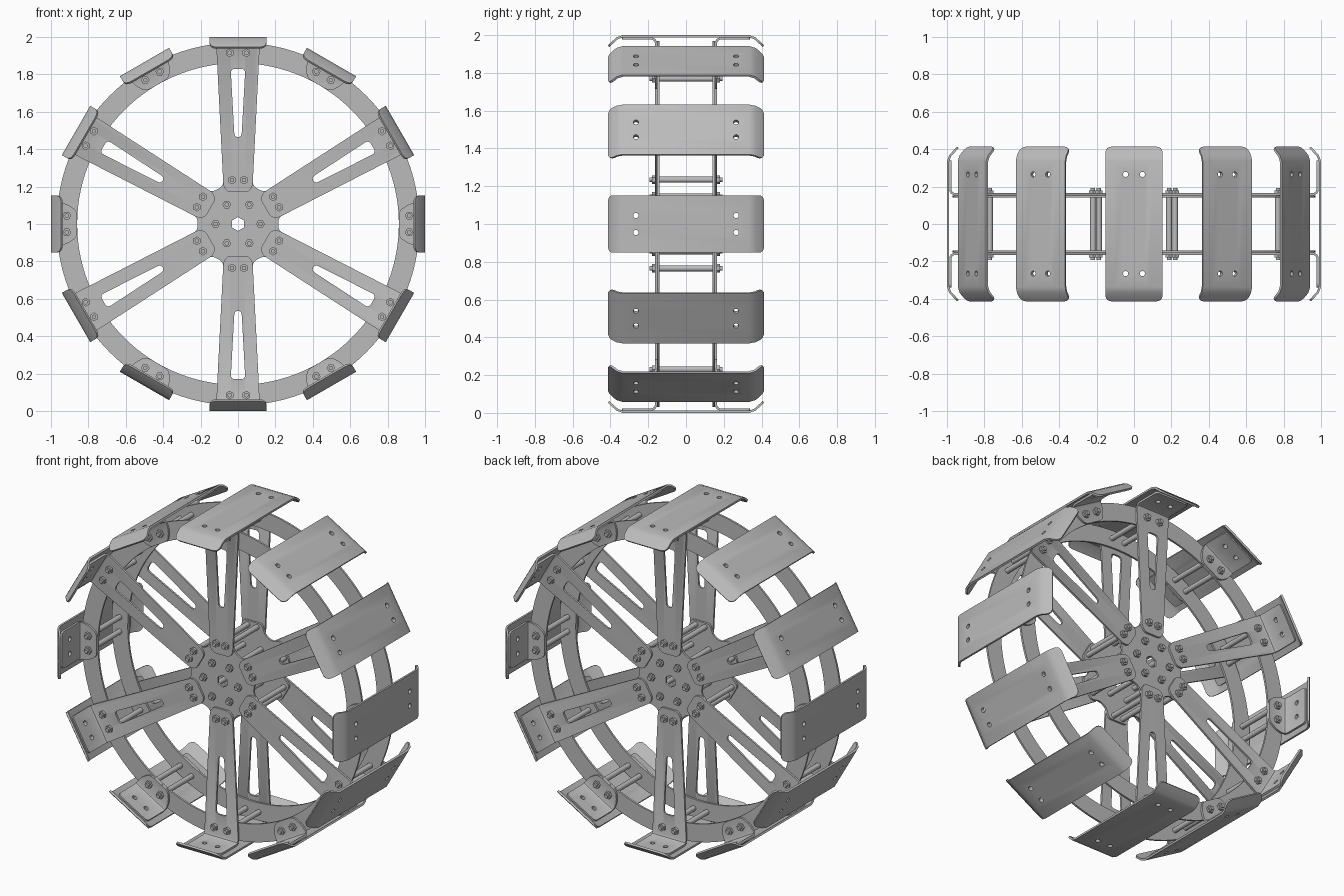
import bpy, bmesh
from math import pi, sin, cos, tau
from mathutils import Matrix, Vector

if "Cube" in bpy.data.objects:
    bpy.data.objects.remove(bpy.data.objects["Cube"])

steel = bpy.data.materials.new("grey steel")
steel.use_nodes = True
GREY = (0.5, 0.5, 0.5, 1)
steel.diffuse_color = GREY
steel.node_tree.nodes["Principled BSDF"].inputs["Base Color"].default_value = GREY
parts = []


def circle(u, v, r, n=16):
    return [(u + r * cos(tau * i / n), v + r * sin(tau * i / n)) for i in range(n)]


def rounded(points, r, n=5):
    """Round every corner of a polygon with a short quadratic arc."""
    out = []
    for i, p in enumerate(points):
        p = Vector(p)
        a, b = Vector(points[i - 1]), Vector(points[(i + 1) % len(points)])
        a = p + (a - p).normalized() * min(r, (a - p).length * 0.45)
        b = p + (b - p).normalized() * min(r, (b - p).length * 0.45)
        for k in range(n):
            t = k / (n - 1)
            out.append(tuple(a * (1 - t) ** 2 + p * 2 * t * (1 - t) + b * t * t))
    return out


def mirrored(half):
    """Close an outline that is symmetric across its length."""
    return half + [(u, -v) for u, v in reversed(half)]


def sheet(name, loops, path, start, thick=0.012):
    """Cut sheet metal with holes, then fold it along a (y, radius) path."""
    curve = bpy.data.curves.new(name, 'CURVE')
    curve.dimensions, curve.fill_mode, curve.extrude = '2D', 'BOTH', thick / 2
    for loop in loops:
        s = curve.splines.new('POLY')
        s.points.add(len(loop) - 1)
        for pt, (u, v) in zip(s.points, loop):
            pt.co = (u, v, 0, 1)
        s.use_cyclic_u = True
    ob = bpy.data.objects.new(name, curve)
    bpy.context.collection.objects.link(ob)
    deps = bpy.context.evaluated_depsgraph_get()
    mesh = bpy.data.meshes.new_from_object(ob.evaluated_get(deps))
    bpy.data.objects.remove(ob)
    bpy.data.curves.remove(curve)

    bm = bmesh.new()
    bm.from_mesh(mesh)
    bmesh.ops.remove_doubles(bm, verts=bm.verts, dist=1e-5)
    path = [Vector(p) for p in path]
    dirs = [(b - a).normalized() for a, b in zip(path, path[1:])]
    norms = [Vector((-d.y, d.x)) for d in dirs]
    arcs = [start]
    for a, b in zip(path, path[1:]):
        arcs.append(arcs[-1] + (b - a).length)
    for u in arcs[1:-1]:
        bmesh.ops.bisect_plane(bm, geom=bm.verts[:] + bm.edges[:] + bm.faces[:],
                               plane_co=(u, 0, 0), plane_no=(1, 0, 0))
    for vert in bm.verts:
        u, v, w = vert.co
        i = sum(u > a for a in arcs[1:-1])
        n = norms[i]
        for j, a in enumerate(arcs[1:-1]):
            if abs(u - a) < 1e-4:
                n = norms[j] + norms[j + 1]
                n = n / (1 + norms[j].dot(norms[j + 1])) 
        p = path[i] + dirs[i] * (u - arcs[i]) + n * w
        vert.co = (v, p.x, p.y)
    bmesh.ops.recalc_face_normals(bm, faces=bm.faces)
    bm.to_mesh(mesh)
    bm.free()
    mesh.name = name
    return mesh


def place(name, mesh, angle=0, flip=False, offset=(0, 0, 0)):
    if not mesh.materials:
        mesh.materials.append(steel)
    ob = bpy.data.objects.new(name, mesh)
    bpy.context.collection.objects.link(ob)
    ob.matrix_world = (Matrix.Translation((0, 0, 1)) @ Matrix.Rotation(angle, 4, 'Y')
                       @ Matrix.Rotation(pi * flip, 4, 'Z') @ Matrix.Translation(offset))
    parts.append(ob)


def bolt_mesh():
    """Cross rod with a hex nut and a thread tip at each end."""
    bm = bmesh.new()

    def cyl(r, y0, y1, n):
        m = Matrix.Translation((0, (y0 + y1) / 2, 0)) @ Matrix.Rotation(pi / 2, 4, 'X')
        bmesh.ops.create_cone(bm, cap_ends=True, segments=n, radius1=r, radius2=r,
                              depth=y1 - y0, matrix=m)
    cyl(0.016, -0.143, 0.143, 16)
    for s in (-1, 1):
        cyl(0.023, *sorted((s * 0.164, s * 0.179)), 6)
        cyl(0.012, *sorted((s * 0.14, s * 0.192)), 12)
    mesh = bpy.data.meshes.new("bolt")
    bm.to_mesh(mesh)
    bm.free()
    return mesh


INNER, OUTER = 0.147, 0.159     # the two plate layers on each side
FLANGE = 0.982                  # radius of the bracket flange


def fold_path(r0):
    return [(OUTER, r0), (OUTER, FLANGE - 0.022), (OUTER + 0.007, FLANGE - 0.007),
            (OUTER + 0.022, FLANGE), (0.34, FLANGE)]


def path_end(r0):
    p = [Vector(q) for q in fold_path(r0)]
    return r0 + sum((b - a).length for a, b in zip(p, p[1:]))


def flange_holes(end):
    return [circle(end - 0.075, s * 0.045, 0.014) for s in (-1, 1)]


# Side rings
ring = sheet("rim_ring", [circle(0, 0, 0.97, 120), circle(0, 0, 0.86, 120)],
             [(INNER, -1), (INNER, 1)], -1)

# Hub plates: hexagon with a lobe under every spoke and a hex bore
hub_outline = []
for k in range(6):
    c, s = cos(k * pi / 3), sin(k * pi / 3)
    for u, v in ((0.2, -0.085), (0.26, -0.065), (0.26, 0.065), (0.2, 0.085)):
        hub_outline.append((u * c - v * s, u * s + v * c))
hub = sheet("hub_plate", [rounded(hub_outline, 0.02), circle(0, 0, 0.037, 6)],
            [(INNER, -1), (INNER, 1)], -1)

# Spokes: tapered, slotted, with the outer end folded into a flange
end = path_end(0.17)
spoke = sheet("spoke", [
    rounded(mirrored([(0.17, 0.055), (0.2, 0.078), (0.93, 0.115), (end, 0.115)]), 0.02),
    rounded(mirrored([(0.465, 0.019), (0.83, 0.039)]), 0.025),
    *flange_holes(end)], fold_path(0.17), 0.17)

# Short rim brackets with the same folded flange
end = path_end(0.86)
bracket = sheet("rim_bracket", [
    rounded(mirrored([(0.86, 0.07), (0.91, 0.105), (0.95, 0.115), (end, 0.115)]), 0.025),
    *flange_holes(end)], fold_path(0.86), 0.86)

# Paddle plates with turned-in ends
half = [(0, 0.994), (0.335, 0.994), (0.365, 0.983), (0.41, 0.942)]
paddle_path = [(-y, r) for y, r in reversed(half)] + half[1:]
pts = [Vector(p) for p in half]
length = sum((b - a).length for a, b in zip(pts, pts[1:]))
paddle = sheet("paddle", [
    rounded(mirrored([(-length, 0.152), (length, 0.152)]), 0.04),
    *[circle(y, x, 0.014) for y in (-0.265, 0.265) for x in (-0.045, 0.045)]],
    [p for p in paddle_path if p[0] != 0], -length)

bolt = bolt_mesh()

# Assemble around the axle
for flip in (False, True):
    side = "front" if flip else "back"
    place(f"{side}_rim_ring", ring, 0, flip)
    place(f"{side}_hub_plate", hub, 0, flip)
for k in range(12):
    angle = k * pi / 6
    place(f"paddle_{k + 1}", paddle, angle)
    on_spoke = k % 2 == 0
    for flip in (False, True):
        side = "front" if flip else "back"
        if on_spoke:
            place(f"{side}_spoke_{k // 2 + 1}", spoke, angle, flip)
        else:
            place(f"{side}_rim_bracket_{k // 2 + 1}", bracket, angle, flip)
    for s in (-1, 1):
        place("rim_cross_bolt", bolt, angle, offset=(s * 0.045, 0, 0.915))
        if on_spoke:
            place("spoke_cross_bolt", bolt, angle, offset=(s * 0.032, 0, 0.235))
    if not on_spoke:
        place("hub_bolt", bolt, angle, offset=(0, 0, 0.12))

# Smooth the round edges only
bpy.ops.object.select_all(action='DESELECT')
for ob in parts:
    ob.select_set(True)
bpy.context.view_layer.objects.active = parts[0]
bpy.ops.object.shade_smooth_by_angle(angle=pi / 7)
